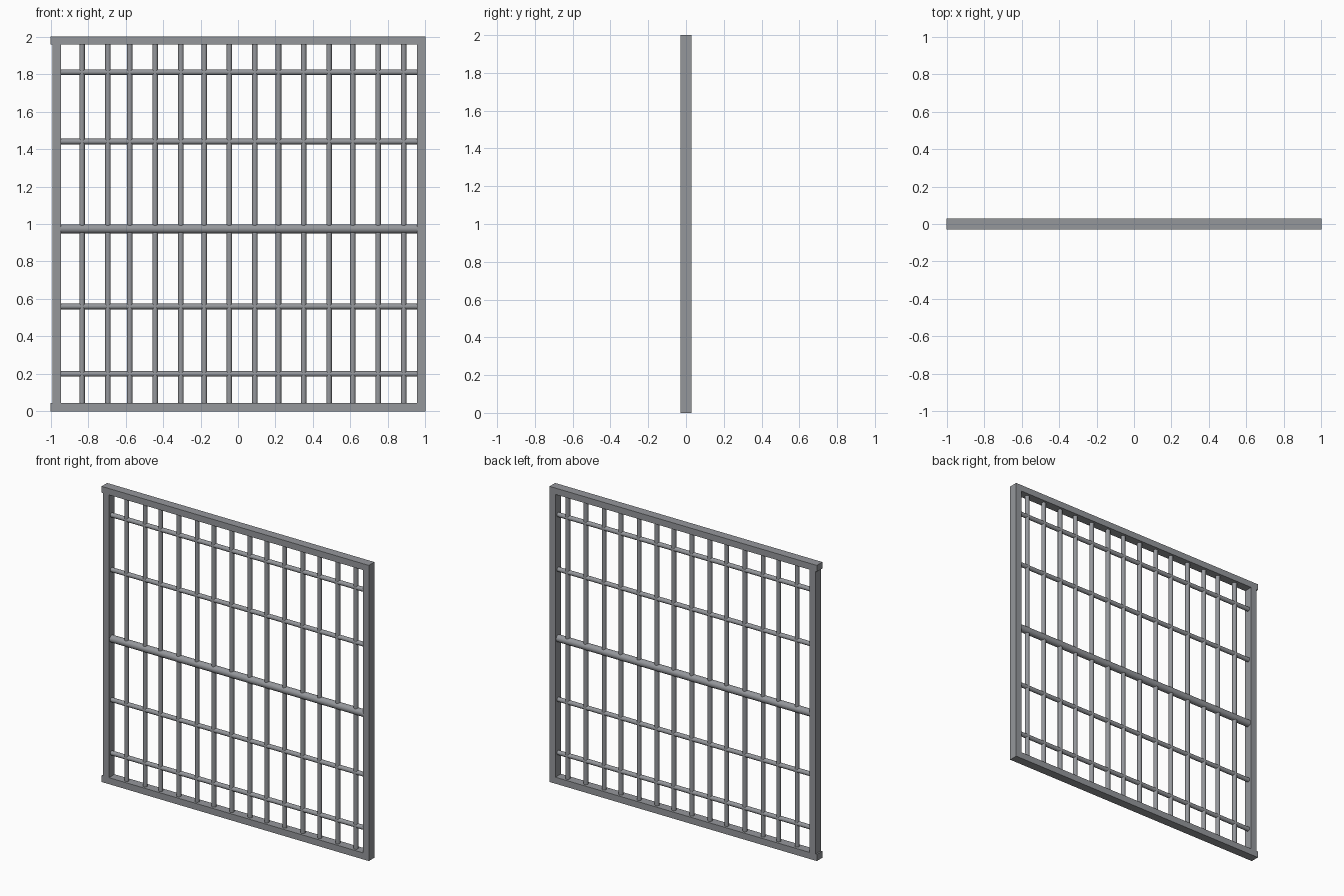
import bpy
import math

if "Cube" in bpy.data.objects:
    bpy.data.objects.remove(bpy.data.objects["Cube"])

metal = bpy.data.materials.new("grey metal")
metal.diffuse_color = (0.30, 0.31, 0.33, 1)
metal.use_nodes = True
metal.node_tree.nodes["Principled BSDF"].inputs["Base Color"].default_value = metal.diffuse_color


def box(name, x0, x1, z0, z1, half_depth=0.03):
    bpy.ops.mesh.primitive_cube_add(size=1, location=((x0 + x1) / 2, 0, (z0 + z1) / 2))
    o = bpy.context.object
    o.name = name
    o.scale = (x1 - x0, 2 * half_depth, z1 - z0)
    bpy.ops.object.transform_apply(location=False, rotation=False, scale=True)
    o.data.materials.append(metal)


def rod(name, radius, length, location, horizontal=False):
    rotation = (0, math.pi / 2, 0) if horizontal else (0, 0, 0)
    bpy.ops.mesh.primitive_cylinder_add(vertices=16, radius=radius, depth=length,
                                        location=location, rotation=rotation)
    o = bpy.context.object
    o.name = name
    bpy.ops.object.shade_smooth_by_angle(angle=math.radians(40))
    o.data.materials.append(metal)


# Outer frame: the rails overhang the left stile slightly
box("top_rail", -1.0, 1.0, 1.957, 2.0)
box("bottom_rail", -1.0, 1.0, 0.0, 0.044)
box("left_stile", -0.99, -0.945, 0.044, 1.957)
box("right_stile", 0.956, 1.0, 0.044, 1.957)

# Upright bars, slightly uneven spacing
uprights = [-0.832, -0.694, -0.578, -0.442, -0.305, -0.180, -0.046,
            0.090, 0.216, 0.350, 0.486, 0.612, 0.748, 0.884]
for x in uprights:
    rod("upright_bar", 0.015, 1.93, (x, 0, 1.0))

# Cross bars, the middle one thicker
for z, r in [(0.20, 0.015), (0.56, 0.015), (0.974, 0.024), (1.44, 0.015), (1.81, 0.015)]:
    rod("cross_bar", r, 1.91, (0.005, 0, z), horizontal=True)
